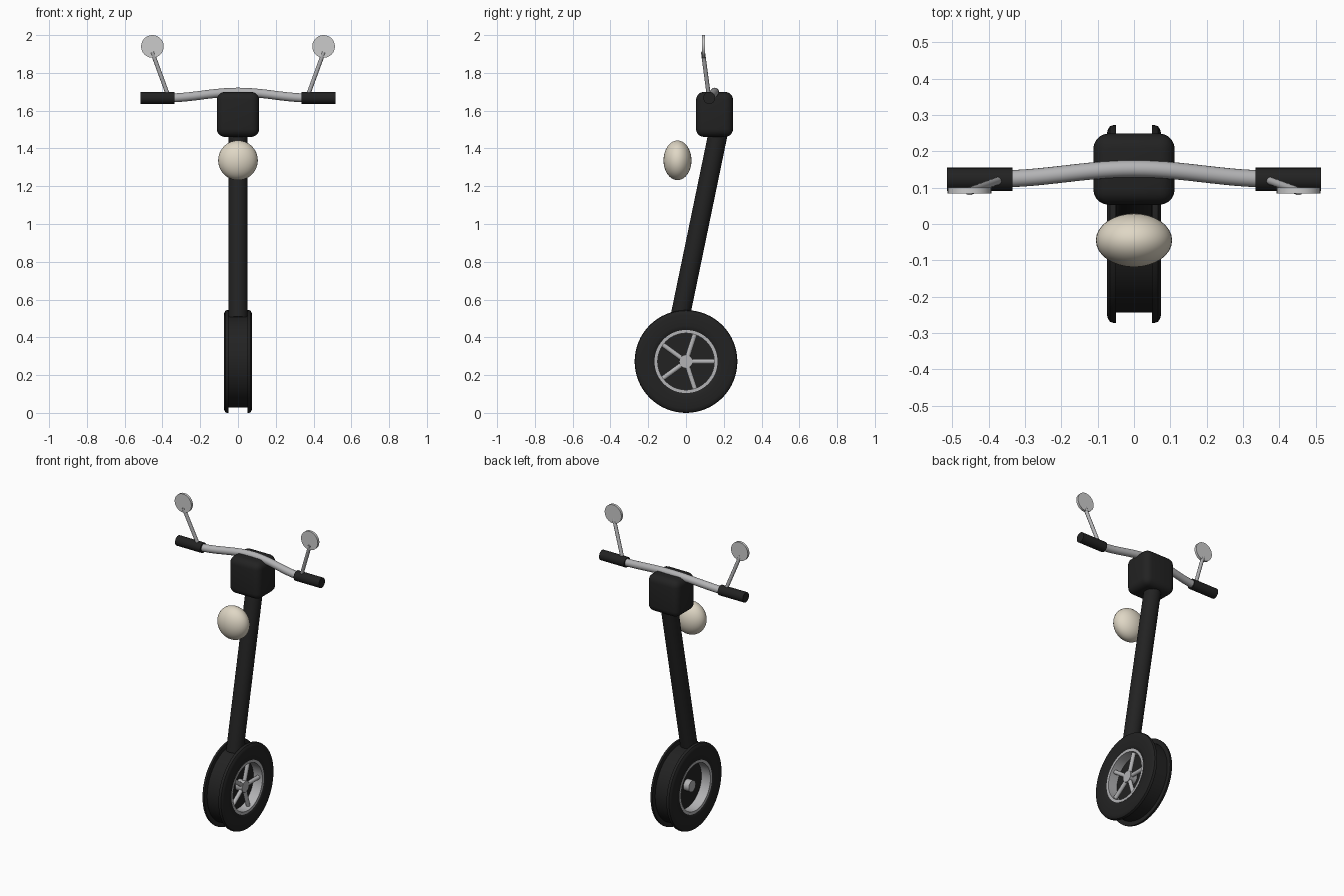
import bpy, bmesh, math
from mathutils import Vector, Matrix

if "Cube" in bpy.data.objects:
    bpy.data.objects.remove(bpy.data.objects["Cube"])


def material(name, rgb):
    m = bpy.data.materials.new(name)
    m.diffuse_color = (*rgb, 1)
    m.use_nodes = True
    m.node_tree.nodes["Principled BSDF"].inputs["Base Color"].default_value = m.diffuse_color
    return m


BLACK = material("black", (0.016, 0.016, 0.016))
SILVER = material("silver", (0.45, 0.45, 0.46))
GLASS = material("mirror grey", (0.6, 0.6, 0.6))
CREAM = material("lamp cream", (0.74, 0.68, 0.56))


def finish(bm, name, mat, smooth=True):
    bmesh.ops.recalc_face_normals(bm, faces=bm.faces)
    me = bpy.data.meshes.new(name)
    bm.to_mesh(me)
    bm.free()
    ob = bpy.data.objects.new(name, me)
    bpy.context.collection.objects.link(ob)
    me.materials.append(mat)
    if smooth:
        bpy.ops.object.select_all(action='DESELECT')
        ob.select_set(True)
        bpy.context.view_layer.objects.active = ob
        bpy.ops.object.shade_smooth_by_angle(angle=math.radians(35))
    return ob


def add_rod(bm, a, b, r, seg=24):
    a, b = Vector(a), Vector(b)
    d = b - a
    mat = Matrix.Translation((a + b) / 2) @ d.to_track_quat('Z', 'Y').to_matrix().to_4x4()
    bmesh.ops.create_cone(bm, cap_ends=True, segments=seg, radius1=r, radius2=r,
                          depth=d.length, matrix=mat)


def rod(name, a, b, r, mat, seg=24):
    bm = bmesh.new()
    add_rod(bm, a, b, r, seg)
    return finish(bm, name, mat)


WHEEL_Z = 0.272


def lathe(name, profile, mat, seg=64):
    """Spin a closed (x, radius) loop about the wheel axle."""
    bm = bmesh.new()
    rings = []
    for i in range(seg):
        t = 2 * math.pi * i / seg
        rings.append([bm.verts.new((x, r * math.cos(t), WHEEL_Z + r * math.sin(t)))
                      for x, r in profile])
    n = len(profile)
    for i in range(seg):
        p, q = rings[i], rings[(i + 1) % seg]
        for j in range(n):
            k = (j + 1) % n
            bm.faces.new((p[j], p[k], q[k], q[j]))
    return finish(bm, name, mat)


# Tyre: two raised shoulders around a flat centre channel
half = [(0.066, 0.164), (0.072, 0.172), (0.075, 0.19), (0.075, 0.248), (0.072, 0.26),
        (0.066, 0.269), (0.058, 0.272), (0.05, 0.272), (0.05, 0.244)]
lathe("tyre", half + [(-x, r) for x, r in reversed(half)], BLACK)

# Rim barrel, dark web, hub and five spokes on the right side
lathe("rim", [(-0.07, 0.15), (-0.07, 0.167), (0.07, 0.167), (0.07, 0.15)], SILVER)
rod("wheel_web", (-0.006, 0, WHEEL_Z), (0.006, 0, WHEEL_Z), 0.155, BLACK, 48)
rod("hub", (-0.045, 0, WHEEL_Z), (0.055, 0, WHEEL_Z), 0.036, SILVER)
bm = bmesh.new()
for i in range(5):
    t = 2 * math.pi * i / 5
    c, s = math.cos(t), math.sin(t)
    add_rod(bm, (0.04, 0.02 * c, WHEEL_Z + 0.02 * s),
            (0.04, 0.157 * c, WHEEL_Z + 0.157 * s), 0.013, 12)
finish(bm, "spokes", SILVER)

# Steering column
rod("steering_column", (0, -0.033, 0.5), (0, 0.174, 1.5), 0.051, BLACK, 32)

# Rounded head box
bm = bmesh.new()
bmesh.ops.create_cube(bm, size=1, matrix=Matrix.Translation((0, 0.151, 1.58))
                      @ Matrix.Diagonal((0.224, 0.196, 0.238, 1)))
bmesh.ops.bevel(bm, geom=bm.edges[:], offset=0.042, segments=5, profile=0.5,
                affect='EDGES')
finish(bm, "head_box", BLACK)

# Headlamp
bm = bmesh.new()
bmesh.ops.create_uvsphere(bm, u_segments=32, v_segments=20, radius=1,
                          matrix=Matrix.Translation((0, -0.045, 1.337))
                          @ Matrix.Diagonal((0.105, 0.074, 0.105, 1)))
finish(bm, "headlamp", CREAM)

# Curved handlebar: tube swept along a shallow arch
bm = bmesh.new()
N, SEG, R = 24, 20, 0.0235
rings = []
for i in range(N + 1):
    x = -0.36 + 0.72 * i / N
    k = 0.5 + 0.5 * math.cos(math.pi * x / 0.38)
    y, z = 0.124 + 0.028 * k, 1.667 + 0.031 * k
    rings.append([bm.verts.new((x, y + R * math.cos(2 * math.pi * j / SEG),
                                z + R * math.sin(2 * math.pi * j / SEG)))
                  for j in range(SEG)])
for p, q in zip(rings, rings[1:]):
    for j in range(SEG):
        k = (j + 1) % SEG
        bm.faces.new((p[j], p[k], q[k], q[j]))
bm.faces.new(rings[0])
bm.faces.new(rings[-1])
finish(bm, "handlebar", SILVER)

# Grips and mirrors on both sides
for side, s in (("left", -1), ("right", 1)):
    rod(side + "_grip", (s * 0.335, 0.123, 1.668), (s * 0.515, 0.123, 1.668), 0.032, BLACK)
    bm = bmesh.new()
    add_rod(bm, (s * 0.366, 0.122, 1.67), (s * 0.454, 0.09, 1.91), 0.011, 12)
    finish(bm, side + "_mirror_arm", SILVER)
    rod(side + "_mirror", (s * 0.453, 0.084, 1.94), (s * 0.453, 0.1, 1.94), 0.06, GLASS, 32)
